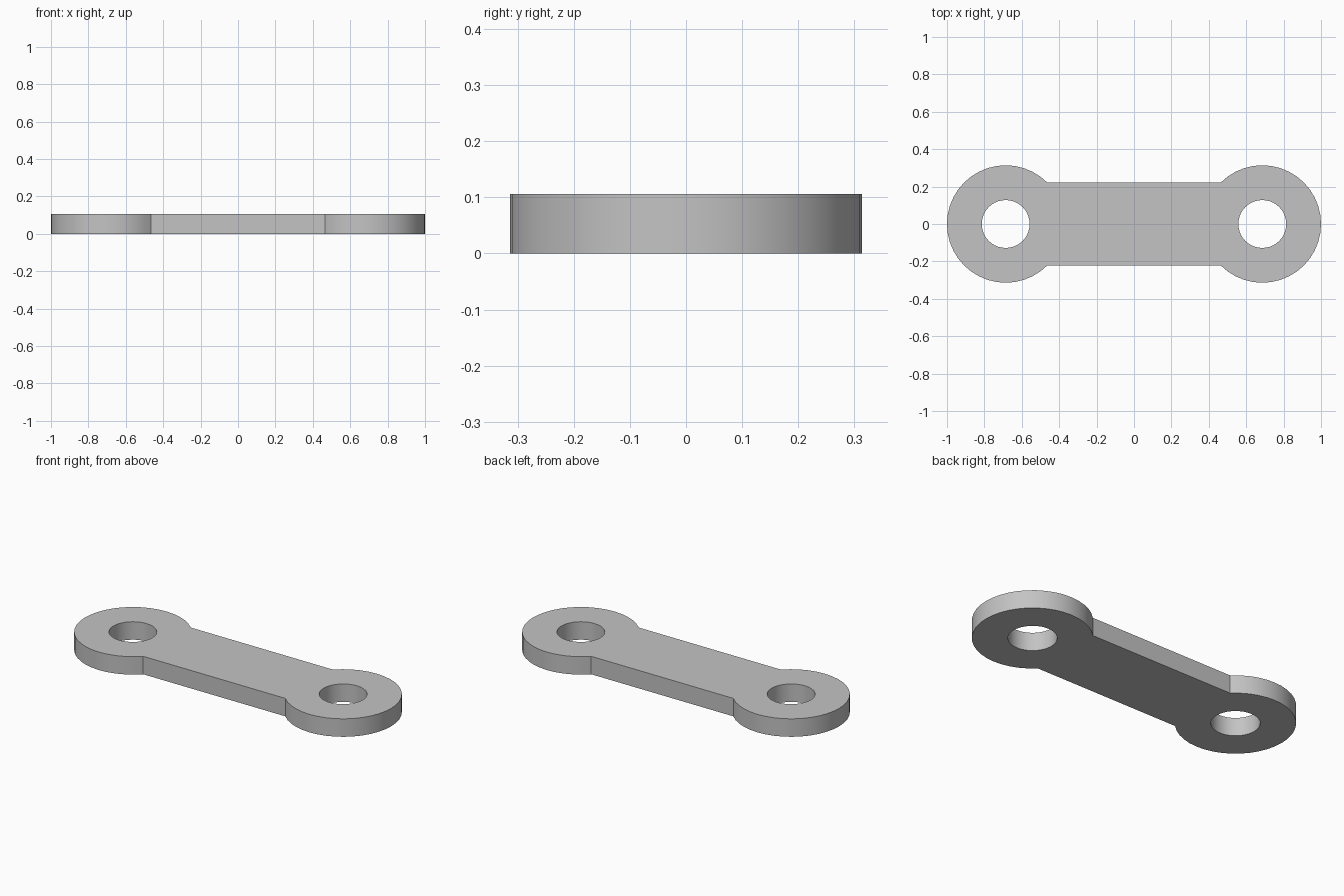
import bpy
import bmesh
from math import cos, sin, pi, radians

cube = bpy.data.objects.get("Cube")
if cube:
    bpy.data.objects.remove(cube, do_unlink=True)

END_X = 0.686        # centre of each round end
END_R = 0.314
HOLE_R = 0.128
BAR_HALF = 0.222     # half the width of the straight bar
HEIGHT = 0.106


def arc(cx, radius, start, sweep, steps):
    """Points along an arc, both ends included."""
    angles = [start + sweep * i / steps for i in range(steps + 1)]
    return [(cx + radius * cos(a), radius * sin(a), 0) for a in angles]


def add_loop(bm, points):
    verts = [bm.verts.new(p) for p in points]
    return [bm.edges.new((v, verts[i - 1])) for i, v in enumerate(verts)]


bm = bmesh.new()

# Outline: two round ends joined by the straight sides of the bar
notch = pi * 0.75
outline = arc(END_X, END_R, -notch, 2 * notch, 30)
outline += [(-x, -y, z) for x, y, z in outline]
for p in outline:
    assert abs(p[0]) <= 1.001
edges = add_loop(bm, outline)

# Pin holes
for side in (-1, 1):
    edges += add_loop(bm, arc(side * END_X, HOLE_R, 0, 2 * pi, 40)[:-1])

# Fill the flat plate, then raise it to its thickness
filled = bmesh.ops.triangle_fill(bm, edges=edges, use_beauty=True)
faces = [f for f in filled["geom"] if isinstance(f, bmesh.types.BMFace)]
raised = bmesh.ops.extrude_face_region(bm, geom=faces, use_keep_orig=True)
top = [v for v in raised["geom"] if isinstance(v, bmesh.types.BMVert)]
bmesh.ops.translate(bm, verts=top, vec=(0, 0, HEIGHT))
bmesh.ops.recalc_face_normals(bm, faces=bm.faces)

# Straight sides land exactly on the bar width
for v in bm.verts:
    if abs(abs(v.co.x) - (END_X - BAR_HALF)) < 0.001:
        v.co.y = BAR_HALF if v.co.y > 0 else -BAR_HALF

mesh = bpy.data.meshes.new("link_plate")
bm.to_mesh(mesh)
bm.free()
plate = bpy.data.objects.new("link_plate", mesh)
bpy.context.collection.objects.link(plate)

# Plain grey material
grey = bpy.data.materials.new("grey")
grey.use_nodes = True
colour = (0.55, 0.55, 0.55, 1)
grey.diffuse_color = colour
grey.node_tree.nodes["Principled BSDF"].inputs["Base Color"].default_value = colour
mesh.materials.append(grey)

# Smooth round walls, sharp rims and notches
bpy.ops.object.select_all(action="DESELECT")
plate.select_set(True)
bpy.context.view_layer.objects.active = plate
bpy.ops.object.shade_smooth_by_angle(angle=radians(30))
